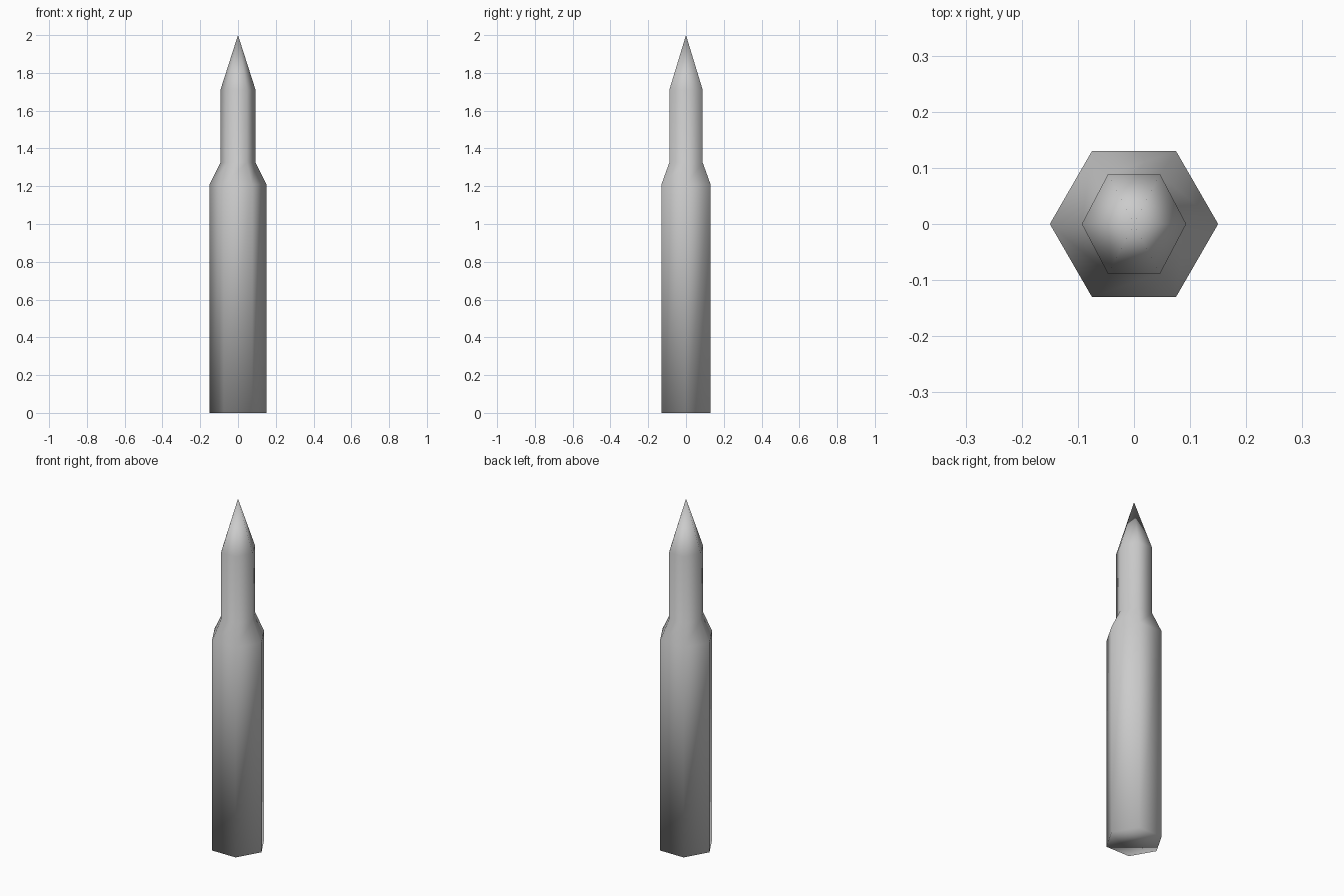
import bpy, bmesh
from math import cos, sin, pi

if "Cube" in bpy.data.objects:
    bpy.data.objects.remove(bpy.data.objects["Cube"])

SIDES = 6
# hexagonal rings: x radius, y radius, height
RINGS = [(0.15, 0.15, 0.0), (0.15, 0.15, 1.21),
         (0.093, 0.102, 1.325), (0.093, 0.102, 1.71)]

bm = bmesh.new()
loops = [[bm.verts.new((rx * cos(2 * pi * i / SIDES), ry * sin(2 * pi * i / SIDES), z))
          for i in range(SIDES)] for rx, ry, z in RINGS]

# casing, shoulder and neck walls
for a, b in zip(loops, loops[1:]):
    for i in range(SIDES):
        j = (i + 1) % SIDES
        bm.faces.new((a[i], a[j], b[j], b[i]))

# pointed tip
tip = bm.verts.new((0, 0, 2.0))
for i in range(SIDES):
    bm.faces.new((loops[-1][i], loops[-1][(i + 1) % SIDES], tip))

# base cap
bm.faces.new(loops[0][::-1])

# smooth shading all over, base included
for f in bm.faces:
    f.smooth = True
bmesh.ops.recalc_face_normals(bm, faces=bm.faces)

mesh = bpy.data.meshes.new("cartridge")
bm.to_mesh(mesh)
bm.free()
bpy.context.collection.objects.link(bpy.data.objects.new("cartridge", mesh))
